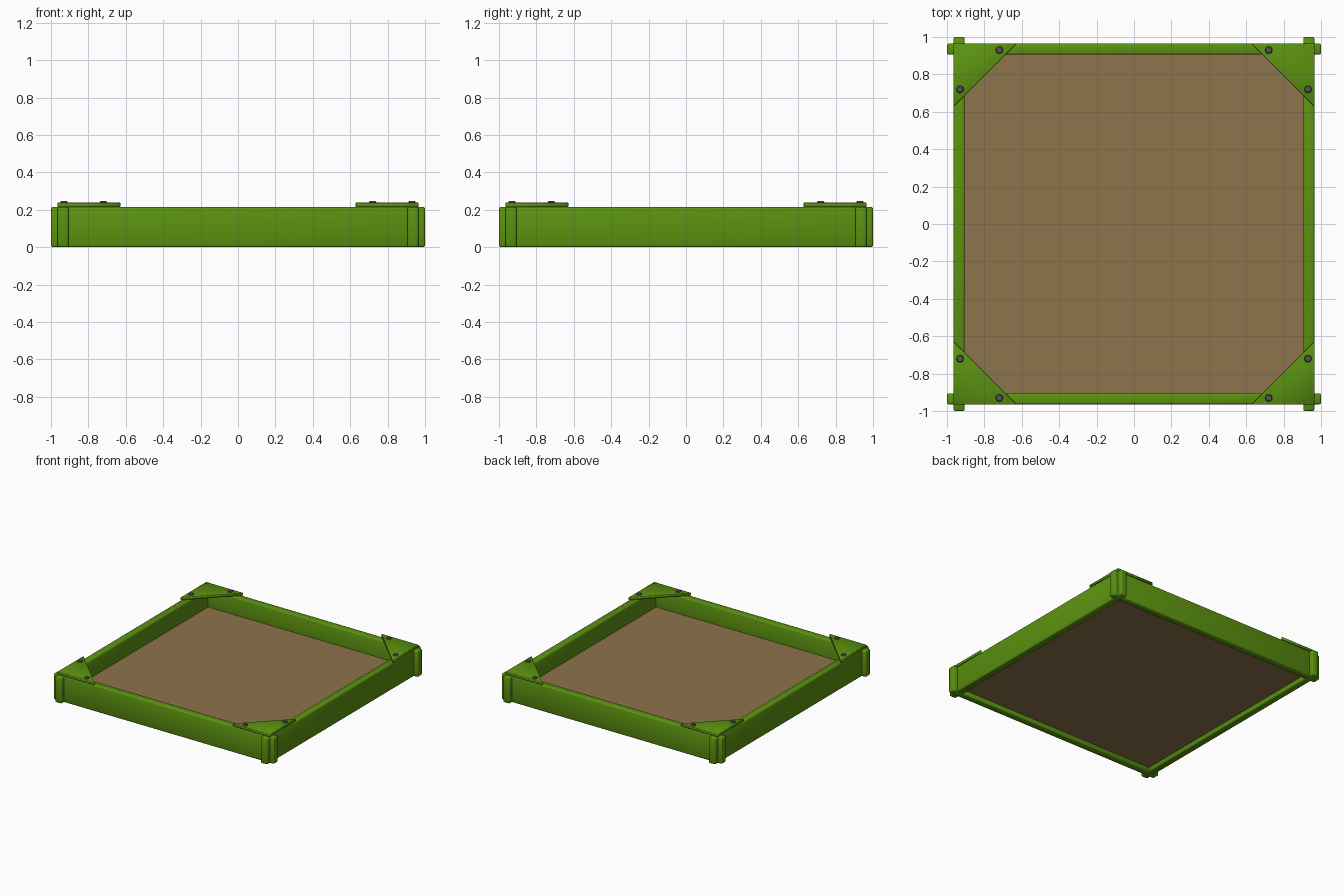
import bpy, bmesh
from mathutils import Vector

if "Cube" in bpy.data.objects:
    bpy.data.objects.remove(bpy.data.objects["Cube"])


def material(name, rgb):
    m = bpy.data.materials.new(name)
    m.diffuse_color = (*rgb, 1)
    m.use_nodes = True
    m.node_tree.nodes["Principled BSDF"].inputs["Base Color"].default_value = m.diffuse_color
    return m


GREEN = material("painted_green", (0.105, 0.29, 0.005))
SAND = material("sand_brown", (0.27, 0.175, 0.072))
STEEL = material("bolt_grey", (0.085, 0.09, 0.105))


def finish(name, bm, mat, bevel=0, segments=1, smooth=False):
    bmesh.ops.recalc_face_normals(bm, faces=bm.faces)
    if bevel:
        bmesh.ops.bevel(bm, geom=bm.edges[:], offset=bevel, segments=segments,
                        profile=0.5, affect='EDGES')
    for f in bm.faces:
        f.smooth = smooth
    me = bpy.data.meshes.new(name)
    bm.to_mesh(me)
    bm.free()
    me.materials.append(mat)
    ob = bpy.data.objects.new(name, me)
    bpy.context.collection.objects.link(ob)
    return ob


def box(name, centre, size, mat, **kw):
    bm = bmesh.new()
    bmesh.ops.create_cube(bm, size=1)
    bmesh.ops.scale(bm, vec=size, verts=bm.verts)
    bmesh.ops.translate(bm, vec=centre, verts=bm.verts)
    return finish(name, bm, mat, **kw)


def gusset(name, sx, sy):
    # triangular plate lying on the crossing of two boards
    bm = bmesh.new()
    pts = [(0.965, 0.965), (0.628, 0.965), (0.965, 0.628)]
    face = bm.faces.new([bm.verts.new((sx * x, sy * y, 0.215)) for x, y in pts])
    ext = bmesh.ops.extrude_face_region(bm, geom=[face])
    top = [v for v in ext["geom"] if isinstance(v, bmesh.types.BMVert)]
    bmesh.ops.translate(bm, vec=(0, 0, 0.023), verts=top)
    return finish(name, bm, GREEN, bevel=0.002, smooth=True)


def bolt(name, x, y):
    bm = bmesh.new()
    bmesh.ops.create_cone(bm, cap_ends=True, segments=8, radius1=0.023,
                          radius2=0.016, depth=0.012)
    bmesh.ops.translate(bm, vec=(x, y, 0.24), verts=bm.verts)
    return finish(name, bm, STEEL)


# crossing side boards
T, H, P = 0.06, 0.215, 0.935
for label, s in (("front", -1), ("back", 1)):
    box(label + "_board", Vector((0, s * P, H / 2)), (2, T, H), GREEN,
        bevel=0.01, segments=2, smooth=True)
for label, s in (("left", -1), ("right", 1)):
    box(label + "_board", Vector((s * P, 0, H / 2)), (T, 2, H), GREEN,
        bevel=0.01, segments=2, smooth=True)

# sand bed, raised above the ground
box("sand_bed", Vector((0, 0, 0.0525)), (1.84, 1.84, 0.035), SAND)

# corner seats with two bolts each
for yl, sy in (("front", -1), ("back", 1)):
    for xl, sx in (("left", -1), ("right", 1)):
        corner = f"{yl}_{xl}_corner"
        gusset(corner + "_plate", sx, sy)
        bolt(corner + "_bolt_a", sx * 0.72, sy * 0.93)
        bolt(corner + "_bolt_b", sx * 0.93, sy * 0.72)
